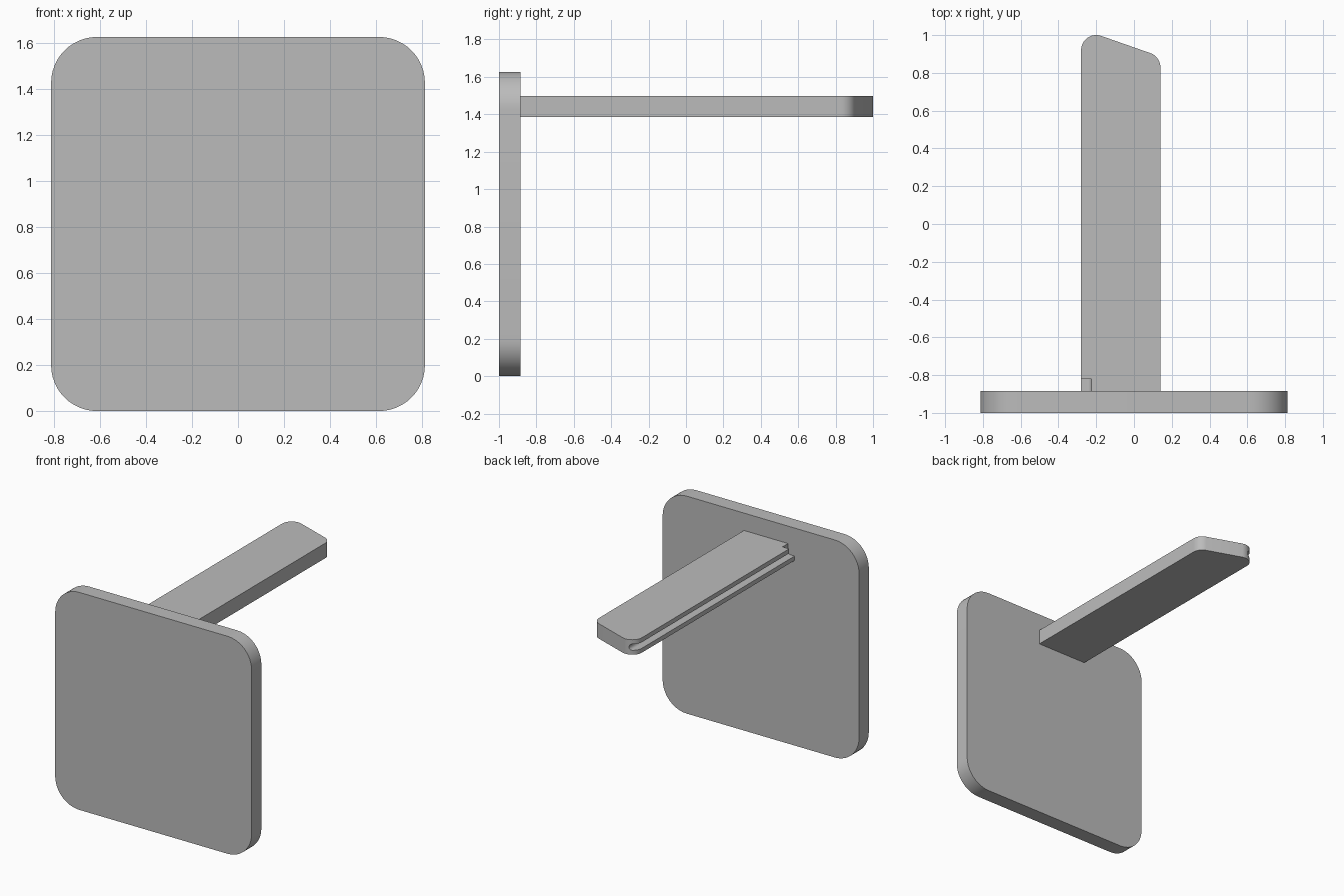
import bpy, bmesh, math
from mathutils import Matrix, Vector

cube = bpy.data.objects.get("Cube")
if cube:
    bpy.data.objects.remove(cube, do_unlink=True)

grey = bpy.data.materials.new("plain grey")
grey.use_nodes = True
grey.diffuse_color = (0.5, 0.5, 0.5, 1)
grey.node_tree.nodes["Principled BSDF"].inputs["Base Color"].default_value = (0.5, 0.5, 0.5, 1)


def rounded(corners, steps=12):
    """Outline from convex counter-clockwise corners (x, y, radius)."""
    points = []
    for i, (x, y, r) in enumerate(corners):
        here = Vector((x, y))
        if r == 0:
            points.append(here)
            continue
        a = (Vector(corners[i - 1][:2]) - here).normalized()
        b = (Vector(corners[(i + 1) % len(corners)][:2]) - here).normalized()
        half = a.angle(b) / 2
        centre = here + (a + b).normalized() * r / math.sin(half)
        start = here + a * r / math.tan(half) - centre
        sweep = math.pi - 2 * half
        for k in range(steps + 1):
            points.append(centre + Matrix.Rotation(sweep * k / steps, 2) @ start)
    return points


def prism(name, outline, low, high, upright=False):
    """Extrude an outline along z, or an x-z outline along y when upright."""
    bm = bmesh.new()
    place = (lambda p: (p.x, low, p.y)) if upright else (lambda p: (p.x, p.y, low))
    face = bm.faces.new([bm.verts.new(place(p)) for p in outline])
    new = bmesh.ops.extrude_face_region(bm, geom=[face])["geom"]
    move = (0, high - low, 0) if upright else (0, 0, high - low)
    bmesh.ops.translate(bm, vec=move, verts=[g for g in new if isinstance(g, bmesh.types.BMVert)])
    bmesh.ops.recalc_face_normals(bm, faces=bm.faces)
    mesh = bpy.data.meshes.new(name)
    bm.to_mesh(mesh)
    bm.free()
    mesh.materials.append(grey)
    ob = bpy.data.objects.new(name, mesh)
    bpy.context.collection.objects.link(ob)
    return ob


def activate(ob):
    bpy.ops.object.select_all(action="DESELECT")
    ob.select_set(True)
    bpy.context.view_layer.objects.active = ob


def cut(target, cutter):
    cutter.hide_render = True
    mod = target.modifiers.new("cut", "BOOLEAN")
    mod.operation, mod.solver, mod.object = "DIFFERENCE", "EXACT", cutter
    activate(target)
    bpy.ops.object.modifier_apply(modifier=mod.name)
    bpy.data.objects.remove(cutter, do_unlink=True)


# Upright square plate with rounded corners
w, top, r = 0.813, 1.627, 0.2
plate = prism("front_plate", rounded([(-w, 0, r), (w, 0, r), (w, top, r), (-w, top, r)]),
              -1, -0.885, upright=True)

# Flat arm with a slanted, rounded tip
arm = prism("arm", rounded([(-0.28, -0.9, 0), (0.14, -0.9, 0), (0.14, 0.886, 0.08),
                            (-0.28, 1.033, 0.08)]), 1.385, 1.497)

# Round-bottomed groove along the arm's side
mid, g = 1.441, 0.023
groove = rounded([(-0.4, mid - g, 0), (-0.225, mid - g, g * 0.999),
                  (-0.225, mid + g, g * 0.999), (-0.4, mid + g, 0)], 8)
cut(arm, prism("groove_cutter", groove, -0.885, 1.2, upright=True))

# Small entry notch from the top into the groove
notch = rounded([(-0.4, -0.885, 0), (-0.225, -0.885, 0), (-0.225, -0.82, 0), (-0.4, -0.82, 0)])
cut(arm, prism("notch_cutter", notch, mid, 1.6))

for ob in (plate, arm):
    activate(ob)
    bpy.ops.object.shade_smooth_by_angle(angle=math.radians(30))
